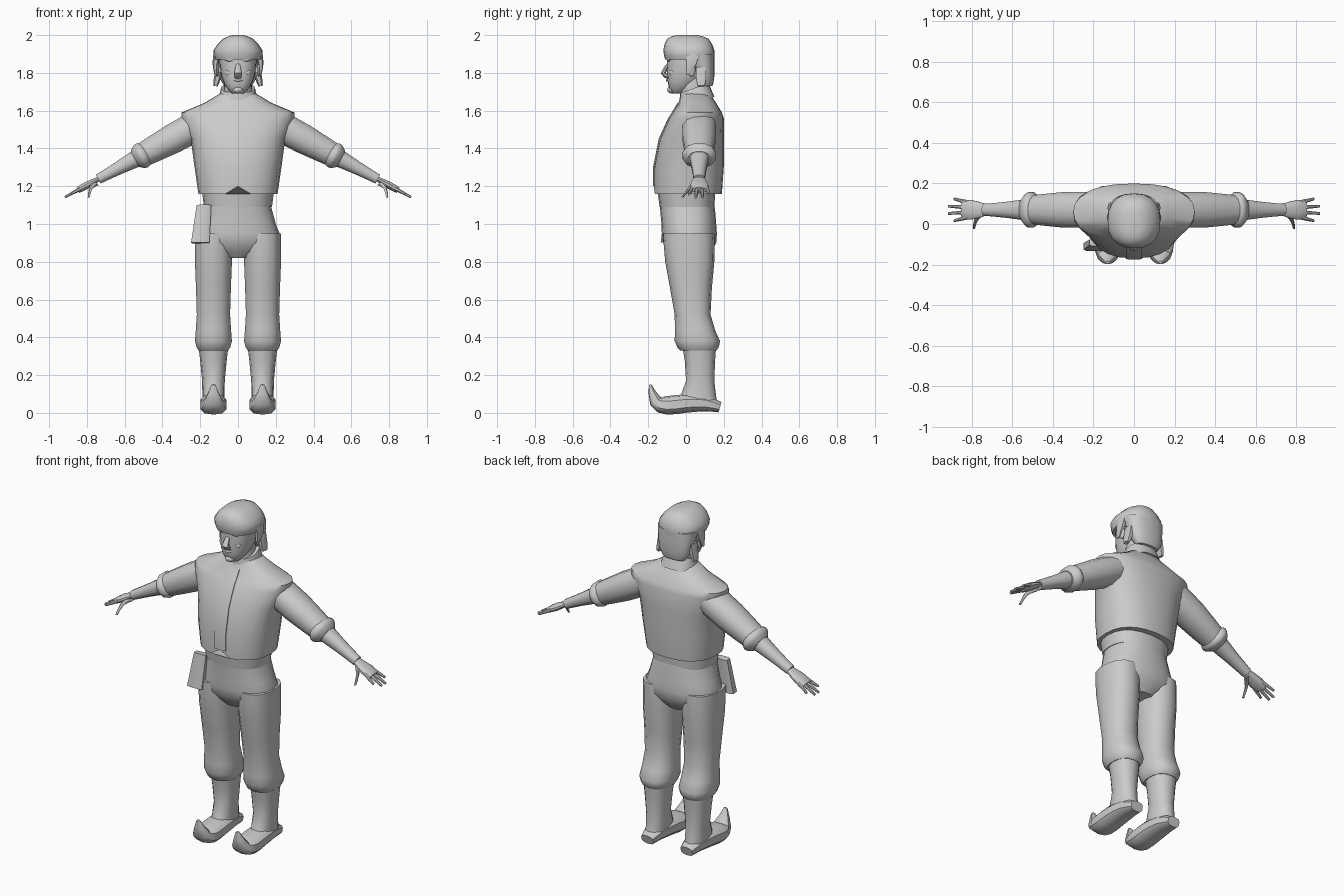
import bpy, bmesh, math
from mathutils import Vector

if "Cube" in bpy.data.objects:
    bpy.data.objects.remove(bpy.data.objects["Cube"])

grey = bpy.data.materials.new("plain grey")
grey.use_nodes = True
grey.diffuse_color = (.6, .6, .6, 1)
grey.node_tree.nodes["Principled BSDF"].inputs["Base Color"].default_value = grey.diffuse_color

ACROSS, DEEP, UPRIGHT = Vector((1, 0, 0)), Vector((0, 1, 0)), Vector((0, 0, 1))


def finish(name, bm):
    """Turn a bmesh into a smooth-shaded grey object."""
    bmesh.ops.recalc_face_normals(bm, faces=bm.faces)
    mesh = bpy.data.meshes.new(name)
    bm.to_mesh(mesh)
    bm.free()
    mesh.materials.append(grey)
    part = bpy.data.objects.new(name, mesh)
    bpy.context.collection.objects.link(part)
    bpy.ops.object.select_all(action="DESELECT")
    part.select_set(True)
    bpy.context.view_layer.objects.active = part
    bpy.ops.object.shade_smooth_by_angle(angle=math.radians(40))
    return part


def skin(name, rings):
    """Join equal-sized rings of points into a closed surface."""
    bm = bmesh.new()
    loops = [[bm.verts.new(point) for point in ring] for ring in rings]
    count = len(loops[0])
    for low, high in zip(loops, loops[1:]):
        for i in range(count):
            j = (i + 1) % count
            bm.faces.new((low[i], low[j], high[j], high[i]))
    bm.faces.new(loops[0])
    bm.faces.new(loops[-1])
    return finish(name, bm)


def flowing(rows, steps):
    """Fill in rows along a smooth curve through the given ones."""
    rows = [Vector(row) for row in rows]
    last = len(rows) - 1
    out = []
    for i in range(last):
        a, b, c, d = rows[max(i - 1, 0)], rows[i], rows[i + 1], rows[min(i + 2, last)]
        for k in range(steps):
            t = k / steps
            u = 1 - t
            blend = t * t * (3 - 2 * t)
            out.append(b * (1 - blend) + c * blend
                       + (c - a) * (t * u * u / 2) - (d - b) * (t * t * u / 2))
    return out + [rows[-1]]


def outline(sides, power, start):
    """Unit outline between a circle (power 1) and a square (power 0)."""
    for i in range(sides):
        angle = math.tau * i / sides + start
        yield [math.copysign(abs(v) ** power, v) for v in (math.cos(angle), math.sin(angle))]


def loft(name, rows, sides=20, steps=2, centre=0, tilt=0, side=1):
    """Upright form; each row is height, half width, front and back."""
    rings = []
    for z, half, front, back in flowing(rows, steps):
        mid, depth = (front + back) / 2, (back - front) / 2
        rings.append([(side * (centre + half * c), mid + depth * d, z + tilt * depth * d)
                      for c, d in outline(sides, .85, -math.pi / 2)])
    return skin(name, rings)


def tube(name, rows, axis, flat=1, sides=10, steps=2, power=.9, side=1):
    """Bent limb; each row is a point and a half width measured along the axis."""
    rows = flowing(rows, steps)
    rings = []
    for i, row in enumerate(rows):
        run = rows[min(i + 1, len(rows) - 1)].xyz - rows[max(i - 1, 0)].xyz
        up = run.cross(axis).normalized() * flat
        ring = []
        for c, d in outline(sides, power, math.pi / sides):
            point = row.xyz + (axis * c + up * d) * row.w
            ring.append((point.x * side, point.y, point.z))
        rings.append(ring)
    return skin(name, rings)


def ball(name, place, size, side=1):
    """Small ellipsoid for a feature of the face."""
    bm = bmesh.new()
    bmesh.ops.create_uvsphere(bm, u_segments=12, v_segments=8, radius=1)
    bmesh.ops.scale(bm, vec=size, verts=bm.verts)
    x, y, z = place
    bmesh.ops.translate(bm, vec=(x * side, y, z), verts=bm.verts)
    return finish(name, bm)


# Torso: shirt, vest with a notched hem, front band and collar
loft("shirt", [(1.09, .18, -.14, .15), (1.25, .2, -.16, .16)])
vest_sides = 24
vest = loft("vest", [(1.16, .21, -.17, .19), (1.3, .23, -.17, .2), (1.45, .25, -.14, .2),
                     (1.56, .3, -.09, .2), (1.59, .3, -.07, .19), (1.64, .18, -.04, .16),
                     (1.7, .08, -.02, .12)], vest_sides, steps=1)
vest.data.vertices[0].co.z += .04
front_edge = [v.co for v in vest.data.vertices if v.index % vest_sides == 0]
tube("vest_front_band", [(*point, .04) for point in front_edge[:-1]],
     ACROSS, flat=.12, sides=8, steps=1, power=.4)
loft("collar", [(1.64, .11, -.04, .15), (1.72, .09, -.03, .12)], tilt=.35)
loft("neck", [(1.6, .08, -.04, .11), (1.8, .07, -.02, .1)])

# Head, hair and face
loft("head", [(1.69, .03, -.07, -.01), (1.72, .06, -.09, .03), (1.79, .09, -.1, .1),
              (1.9, .1, -.1, .13)])
loft("hair_cap", [(1.87, .12, -.11, .15), (1.92, .13, -.12, .15), (1.98, .08, -.1, .12),
                  (2, .03, -.05, .06)])
loft("back_hair", [(1.73, .07, .08, .14), (1.78, .1, .05, .15), (1.9, .12, 0, .15)])
tube("nose", [(0, -.09, 1.85, .01), (0, -.12, 1.8, .02), (0, -.09, 1.78, .02)], ACROSS, flat=.7)
tube("mouth", [(-.04, -.08, 1.77, .004), (0, -.1, 1.76, .007), (.04, -.08, 1.77, .004)], UPRIGHT)
ball("chin", (0, -.07, 1.71), (.03, .03, .02))

# Trouser seat and the flap on the right hip
loft("trouser_seat", [(1.11, .17, -.14, .15), (1, .2, -.13, .16), (.9, .22, -.12, .16),
                      (.82, .07, -.06, .11)])
tube("hip_flap", [(-.18, -.09, 1.1, .04), (-.2, -.11, .9, .05)], ACROSS, flat=.5, sides=8, power=.4)

shoulder, fingertip = Vector((.2, .07, 1.53)), Vector((.92, .07, 1.14))


def arm(name, rows, flat, side):
    """Part of the straight arm; each row is a share of its length and a width."""
    tube(name, [(*shoulder.lerp(fingertip, t), width) for t, width in rows],
         DEEP, flat, sides=12, side=side)


for side, label in ((1, "left_"), (-1, "right_")):
    # Eye, brow, cheek, ear and side locks
    ball(label + "eye", (.04, -.08, 1.84), (.02, .01, .01), side)
    ball(label + "brow", (.04, -.09, 1.87), (.03, .01, .01), side)
    ball(label + "cheek", (.05, -.07, 1.8), (.02, .02, .02), side)
    ball(label + "ear", (.11, .03, 1.82), (.01, .02, .04), side)
    tube(label + "upper_lock", [(.11, .03, 1.9, .04), (.12, .03, 1.85, .03), (.12, .01, 1.79, .01)],
         DEEP, flat=.5, sides=6, side=side)
    tube(label + "lower_lock", [(.1, .08, 1.83, .03), (.11, .08, 1.77, .03), (.12, .08, 1.73, .02)],
         DEEP, flat=.6, sides=6, side=side)

    # Trouser leg gathered below the knee, over the boot shaft
    centre = .13
    loft(label + "trouser_leg",
         [(.95, .1, -.12, .15), (.8, .1, -.11, .15), (.52, .09, -.06, .13),
          (.38, .1, -.06, .18), (.33, .08, -.03, .16)], 14, centre=centre, side=side)
    loft(label + "boot_shaft", [(.36, .08, -.02, .16), (.17, .06, 0, .15), (.03, .06, -.06, .17)],
         12, centre=centre, side=side)

    # Shoe with a curled toe
    shoe = [(.18, .03, .04), (.1, .05, .06), (0, .05, .07), (-.1, .04, .07),
            (-.16, .06, .05), (-.19, .15, .01)]
    tube(label + "shoe", [(centre, *row) for row in shoe], ACROSS, flat=.7, power=.7, side=side)

    # Sleeve, rolled cuff and forearm
    arm(label + "sleeve", [(0, .09), (.2, .09), (.45, .07)], .9, side)
    roll = [(.38 + .1 * k / 6, .06 + .03 * math.sin(math.pi * k / 6)) for k in range(7)]
    arm(label + "cuff", roll, .8, side)
    arm(label + "forearm", [(.4, .06), (.6, .04), (.75, .03)], .9, side)
    arm(label + "palm", [(.74, .03), (.84, .05), (.9, .04)], .4, side)

    # Four spread fingers and the thumb
    for k, finger in enumerate(("index", "middle", "ring", "little")):
        spread = k - 1.5
        reach = 1 - .02 * spread * spread
        base, tip = (shoulder.lerp(fingertip, t) for t in (.86, reach))
        tube(label + finger + "_finger",
             [(*(base + DEEP * spread * .024), .012), (*(tip + DEEP * spread * .036), .007)],
             DEEP, sides=8, side=side)
    tube(label + "thumb", [(.75, .06, 1.22, .02), (.78, .02, 1.19, .01), (.79, -.02, 1.14, .006)],
         DEEP, sides=8, side=side)
